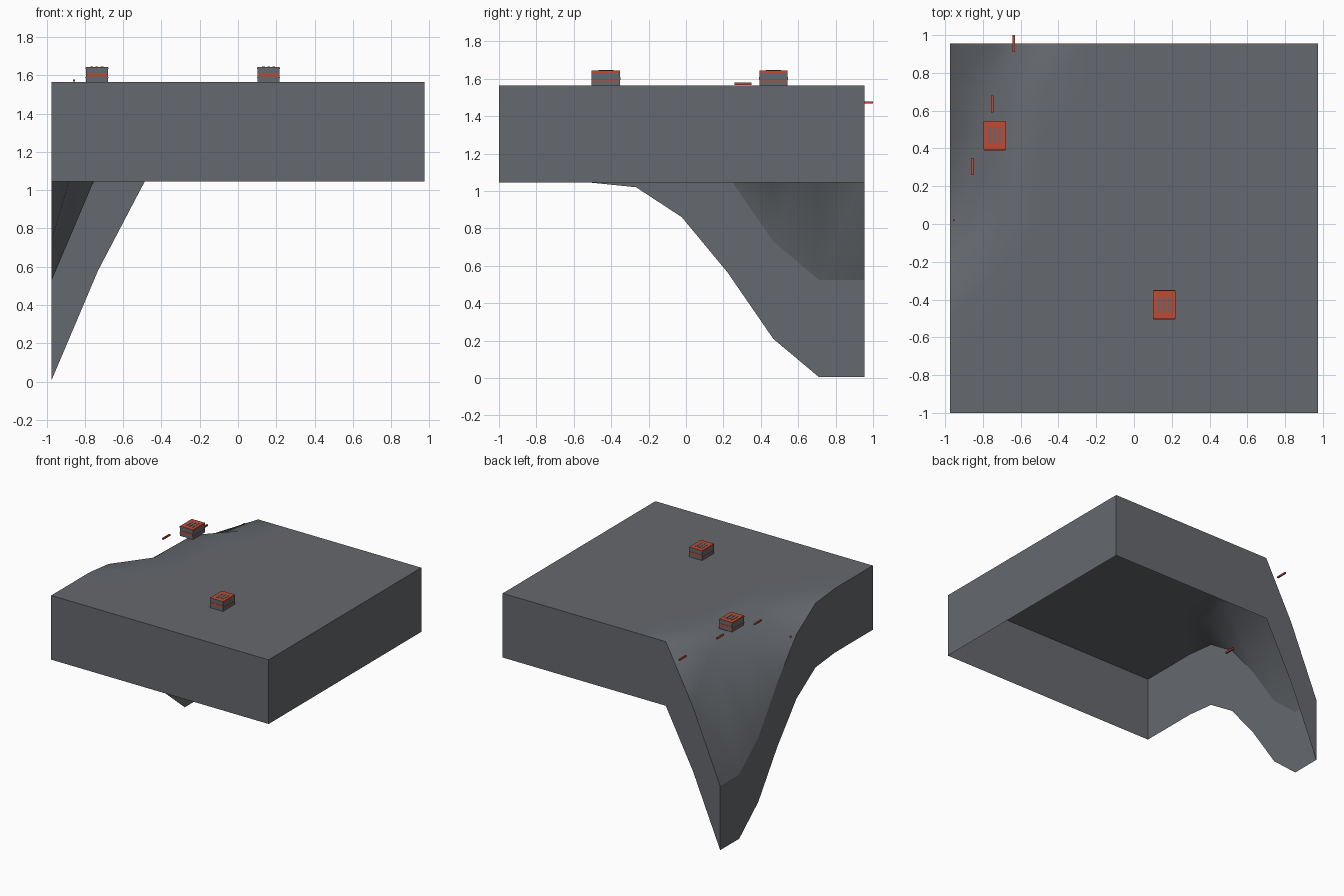
import bpy, bmesh
from mathutils import Vector

old = bpy.data.objects.get("Cube")
if old:
    bpy.data.objects.remove(old, do_unlink=True)


def material(name, colour):
    m = bpy.data.materials.new(name)
    m.use_nodes = True
    m.diffuse_color = (*colour, 1)
    bsdf = m.node_tree.nodes["Principled BSDF"]
    bsdf.inputs["Base Color"].default_value = (*colour, 1)
    bsdf.inputs["Roughness"].default_value = 0.8
    return m


GREY = material("slate grey", (0.13, 0.14, 0.155))
RED = material("brick red", (0.52, 0.07, 0.035))

TOP, DEPTH, CELLS = 1.565, 0.52, 8
X0, X1, Y0, Y1 = -0.975, 0.975, -1.0, 0.955


def finish(name, bm, mats):
    mesh = bpy.data.meshes.new(name)
    bm.to_mesh(mesh)
    bm.free()
    for m in mats:
        mesh.materials.append(m)
    ob = bpy.data.objects.new(name, mesh)
    bpy.context.collection.objects.link(ob)
    return ob


def add_box(bm, low, high, mat=0):
    low, high = Vector(low), Vector(high)
    made = bmesh.ops.create_cube(bm, size=1)["verts"]
    for v in made:
        v.co = (low + high) / 2 + v.co * (high - low)
    for f in {f for v in made for f in v.link_faces}:
        f.material_index = mat


# Ground: a height grid whose back corner falls away
def ground():
    side_drop = [1.04, 1.04, 0.835, 0.48, 0.185, 0.025]   # along the outer edge
    next_drop = [0.465, 0.09, 0.005]                      # one row further in
    drops = {(0, CELLS - k): d for k, d in enumerate(side_drop)}
    drops.update({(1, CELLS - k): d for k, d in enumerate(next_drop)})

    bm = bmesh.new()
    n = CELLS + 1
    grid = [[bm.verts.new((X0 + (X1 - X0) * i / CELLS, Y0 + (Y1 - Y0) * j / CELLS,
                           TOP - drops.get((i, j), 0))) for j in range(n)]
            for i in range(n)]
    for i in range(CELLS):
        for j in range(CELLS):
            a, b = grid[i][j], grid[i + 1][j]
            c, d = grid[i + 1][j + 1], grid[i][j + 1]
            bm.faces.new((a, b, c)).smooth = True
            bm.faces.new((a, c, d)).smooth = True

    # Open skirt hanging from the rim
    rim = [e for e in bm.edges if e.is_boundary]
    walls = bmesh.ops.extrude_edge_only(bm, edges=rim)["geom"]
    for g in walls:
        if isinstance(g, bmesh.types.BMVert):
            g.co.z -= DEPTH
    for g in walls:
        if isinstance(g, bmesh.types.BMFace):
            g.smooth = False
            g.normal_update()
            mid = g.calc_center_median()
            if g.normal.x * mid.x + g.normal.y * mid.y < 0:
                g.normal_flip()
    for e in rim:
        e.smooth = False
    finish("ground", bm, [GREY])


# Small crate: grey body, red slotted lid and bands
def crate(name, cx, cy):
    w, l, h, t = 0.058, 0.076, 0.077, 0.002
    bm = bmesh.new()

    def part(x0, x1, y0, y1, z0, z1, mat):
        add_box(bm, (cx + x0, cy + y0, TOP + z0), (cx + x1, cy + y1, TOP + z1), mat)

    part(-w, w, -l, l, 0, h, 0)
    part(-w, w, -l, l, h, h + t, 1)
    for k in (-1, 0, 1):
        x = k * 0.027
        part(x - 0.007, x + 0.007, -0.04, 0.04, h, h + 2 * t, 0)
    for s in (-1, 1):
        # bands on the ends, thin rails on the long sides
        y = sorted((s * l, s * (l + t)))
        part(-w, w, *y, 0.028, 0.044, 1)
        x = sorted((s * w, s * (w + t)))
        part(*x, -l, l, 0.02, 0.027, 1)
        part(*x, -l, l, h - 0.01, h, 1)
    finish(name, bm, [GREY, RED])


# Short pegs stepping along the slope
def peg(name, x, y, z):
    bm = bmesh.new()
    r = 0.006
    add_box(bm, (x - r, y - 0.045, z - r), (x + r, y + 0.045, z + r))
    finish(name, bm, [RED])


ground()
crate("crate_slope", -0.737, 0.468)
crate("crate_middle", 0.16, -0.428)
for k, spot in enumerate([(-0.637, 0.955, 1.473), (-0.75, 0.635, 1.555),
                          (-0.857, 0.305, 1.573), (-0.95, -0.02, 1.37)]):
    peg(f"peg_{k + 1}", *spot)
